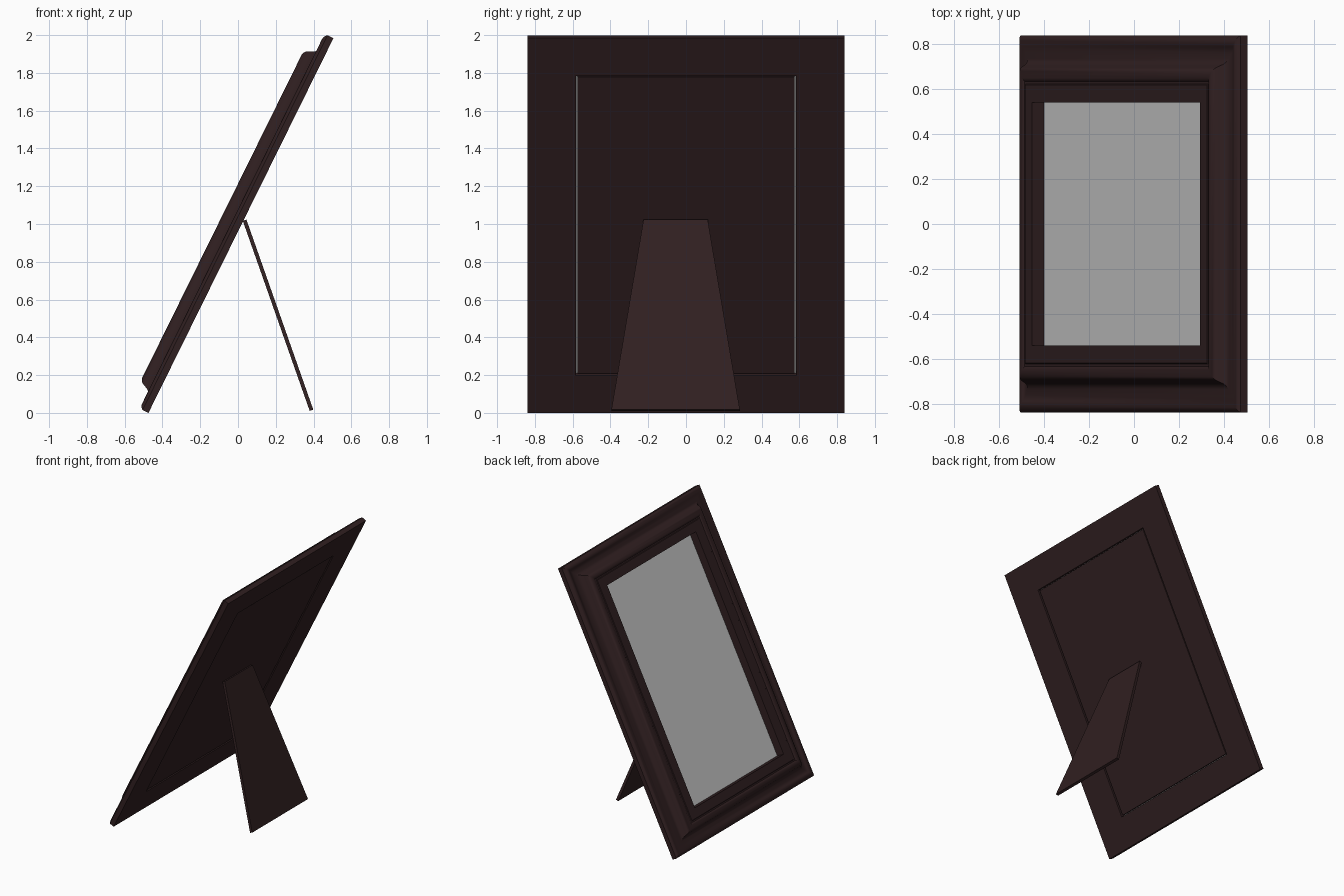
import bpy, bmesh
from mathutils import Vector

if "Cube" in bpy.data.objects:
    bpy.data.objects.remove(bpy.data.objects["Cube"])

# The frame leans back: U runs up the frame, N points out of its front
L = 2.212            # frame height along the slope
HALF_W = 0.84        # half frame width
SIDE = 1.15          # side mouldings are slightly wider than top and bottom
BASE = Vector((-0.474, 0, 0))
U = Vector((0.4427, 0, 0.8967))
N = Vector((-0.8967, 0, 0.4427))


def place(y, u, n):
    return BASE + U * u + N * n + Vector((0, y, 0))


def rect(d, n):
    """Four corners of a rectangle inset by d from the frame edge."""
    w = HALF_W - d * SIDE
    return [place(-w, d, n), place(w, d, n), place(w, L - d, n), place(-w, L - d, n)]


def make_material(name, rgb):
    m = bpy.data.materials.new(name)
    m.diffuse_color = (*rgb, 1)
    m.use_nodes = True
    m.node_tree.nodes["Principled BSDF"].inputs["Base Color"].default_value = m.diffuse_color
    return m


def loft(name, rings, closed, mat=None):
    """Bridge rings of four points; join the ends or cap them."""
    bm = bmesh.new()
    loops = [[bm.verts.new(p) for p in r] for r in rings]
    count = len(loops)
    for i in range(count if closed else count - 1):
        a, b = loops[i], loops[(i + 1) % count]
        for k in range(4):
            j = (k + 1) % 4
            bm.faces.new((a[k], a[j], b[j], b[k]))
    if not closed:
        bm.faces.new(loops[0])
        bm.faces.new(loops[-1])
    bmesh.ops.recalc_face_normals(bm, faces=bm.faces[:])
    me = bpy.data.meshes.new(name)
    bm.to_mesh(me)
    bm.free()
    ob = bpy.data.objects.new(name, me)
    bpy.context.collection.objects.link(ob)
    if mat:
        me.materials.append(mat)
    return ob


wood = make_material("dark_wood", (0.03, 0.014, 0.015))

# Mitred moulding: (inset, height) profile swept round the rectangle
profile = [
    (0, 0), (0, 0.035), (0.008, 0.044), (0.02, 0.051), (0.032, 0.052),
    (0.042, 0.048), (0.048, 0.044), (0.068, 0.044), (0.09, 0.047),
    (0.103, 0.054), (0.112, 0.065), (0.119, 0.082), (0.127, 0.098),
    (0.138, 0.108), (0.152, 0.112), (0.165, 0.112), (0.174, 0.107),
    (0.178, 0.103), (0.188, 0.103), (0.192, 0.107), (0.26, 0.107),
    (0.26, 0.047), (0.222, 0.047), (0.222, 0),
]
frame = loft("frame_moulding", [rect(d, n) for d, n in profile], True, wood)
bpy.context.view_layer.objects.active = frame
frame.select_set(True)
bpy.ops.object.shade_smooth_by_angle(angle=0.6)

# Glass pane and backing board seated in the rear recess
loft("glass_pane", [rect(0.224, 0.026), rect(0.224, 0.046)], False)
loft("backing_board", [rect(0.231, 0.004), rect(0.231, 0.024)], False, wood)

# Tapered easel leg, set slightly off centre
LEG_Y = -0.055


def leg_ring(x, z, half):
    t = Vector((0.0095, 0, 0.0034))      # half thickness
    c = Vector((x, LEG_Y, z))
    h = Vector((0, half, 0))
    return [c - t - h, c + t - h, c + t + h, c - t + h]


loft("easel_leg", [leg_ring(0.035, 1.02, 0.17), leg_ring(0.389, 0.014, 0.34)], False, wood)
